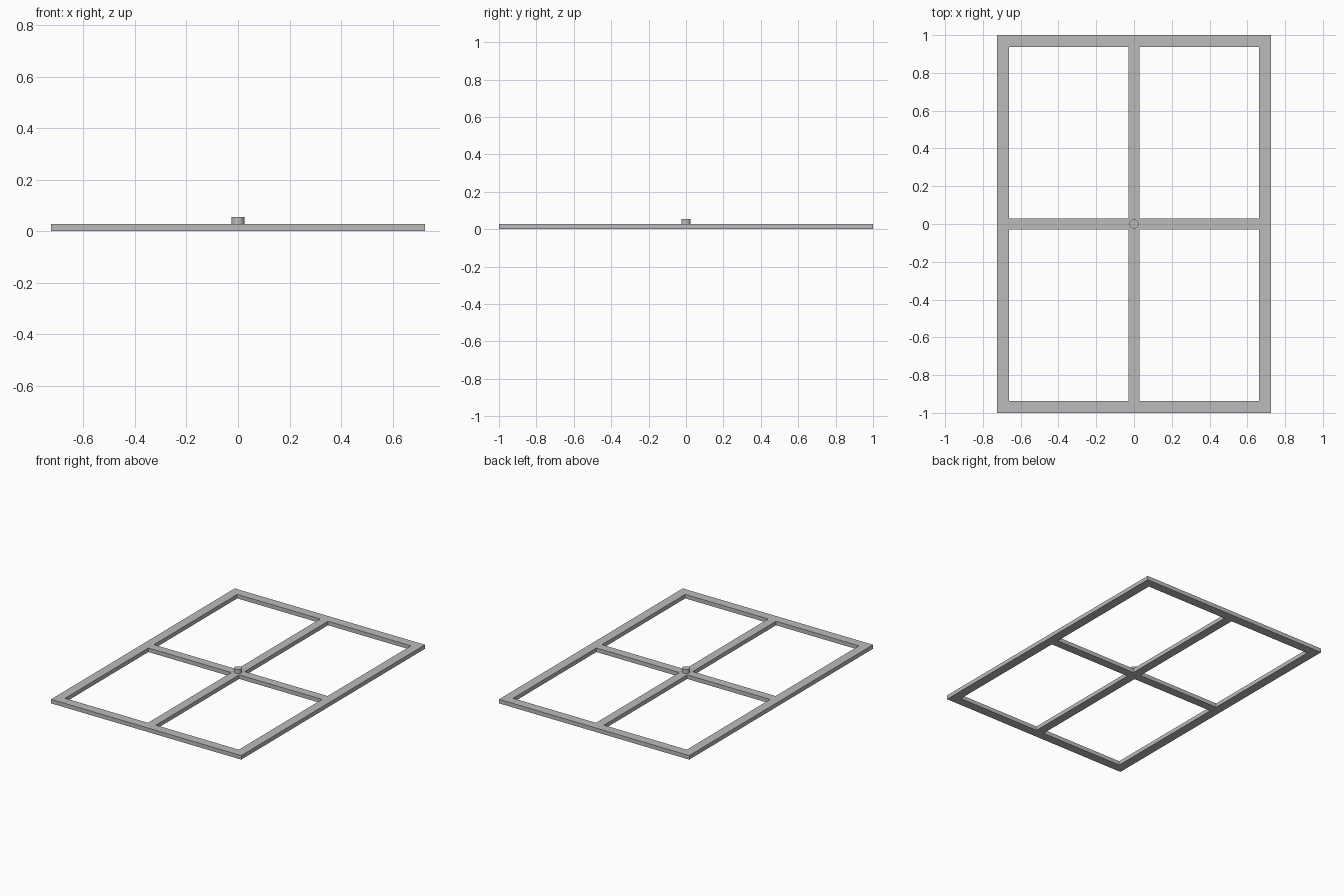
import bpy, bmesh
from mathutils import Matrix

cube = bpy.data.objects.get("Cube")
if cube:
    bpy.data.objects.remove(cube, do_unlink=True)

HALF_X, HALF_Y = 0.725, 1.0   # outer half sizes
RAIL = 0.063                  # outer rail width
BAR = 0.03                    # half width of the inner bars
THICK = 0.028

grey = bpy.data.materials.new("grey")
color = (0.5, 0.5, 0.5, 1)
grey.diffuse_color = color
grey.use_nodes = True
grey.node_tree.nodes["Principled BSDF"].inputs["Base Color"].default_value = color


def finish(name, bm):
    mesh = bpy.data.meshes.new(name)
    bm.to_mesh(mesh)
    bm.free()
    mesh.materials.append(grey)
    obj = bpy.data.objects.new(name, mesh)
    bpy.context.collection.objects.link(obj)
    return obj


# Window frame: a grid of strips with the four panes left open
xs = [-HALF_X, RAIL - HALF_X, -BAR, BAR, HALF_X - RAIL, HALF_X]
ys = [-HALF_Y, RAIL - HALF_Y, -BAR, BAR, HALF_Y - RAIL, HALF_Y]
bm = bmesh.new()
grid = [[bm.verts.new((x, y, 0)) for y in ys] for x in xs]
for i in range(5):
    for j in range(5):
        if i % 2 and j % 2:
            continue
        bm.faces.new((grid[i][j], grid[i + 1][j], grid[i + 1][j + 1], grid[i][j + 1]))
frame = finish("window_frame", bm)
solid = frame.modifiers.new("thickness", "SOLIDIFY")
solid.thickness = THICK
solid.offset = 1

# Round knob standing on the crossing of the bars
bm = bmesh.new()
bmesh.ops.create_cone(bm, cap_ends=True, segments=32, radius1=0.025, radius2=0.025,
                      depth=THICK, matrix=Matrix.Translation((0, 0, THICK * 1.5)))
knob = finish("center_knob", bm)
bpy.ops.object.select_all(action="DESELECT")
knob.select_set(True)
bpy.context.view_layer.objects.active = knob
bpy.ops.object.shade_smooth_by_angle()
